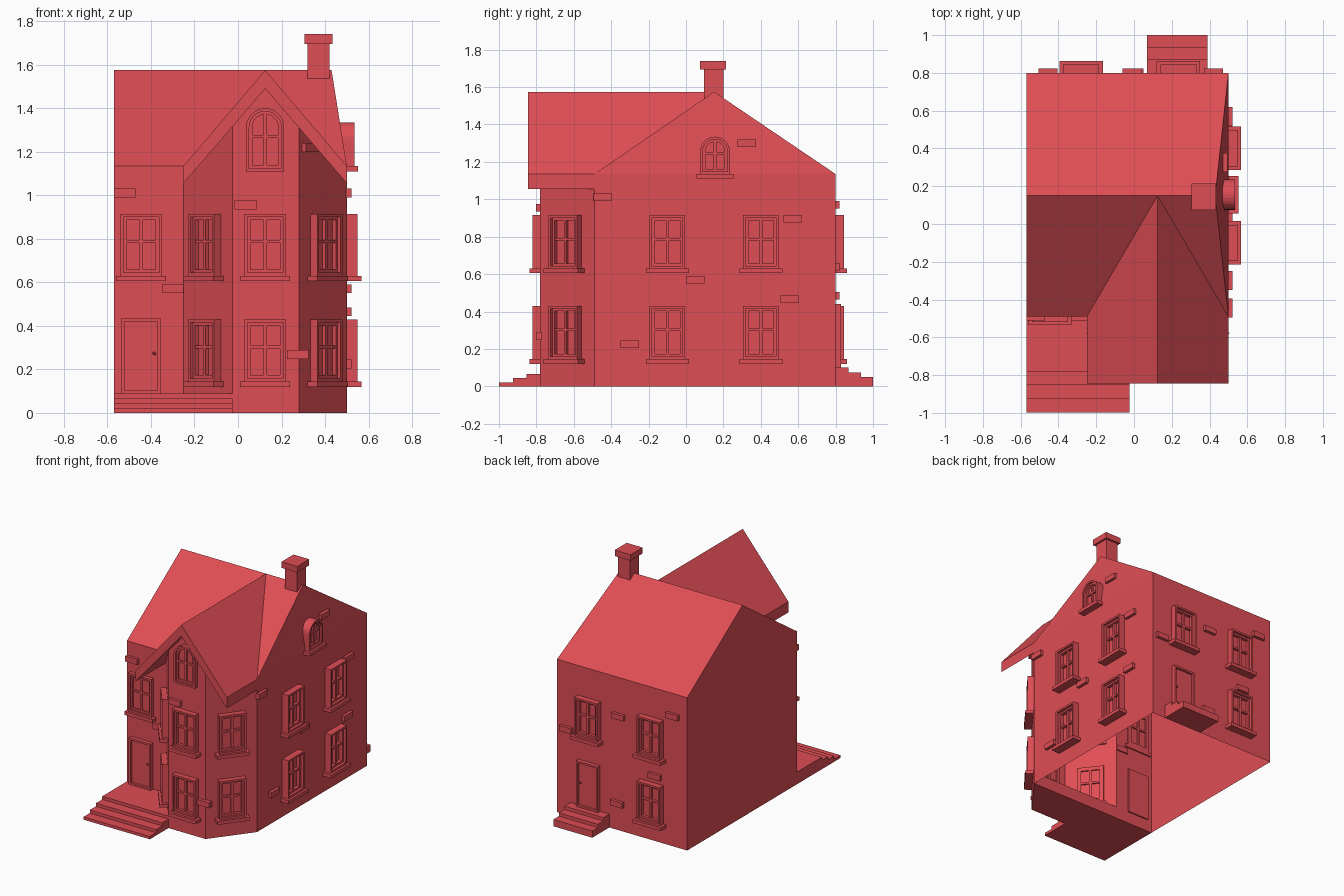
import bpy, bmesh, math
from mathutils import Matrix, Vector

if "Cube" in bpy.data.objects:
    bpy.data.objects.remove(bpy.data.objects["Cube"])

RED = (0.73, 0.075, 0.09, 1)
paint = bpy.data.materials.new("brick_red")
paint.use_nodes = True
paint.diffuse_color = RED
paint.node_tree.nodes["Principled BSDF"].inputs["Base Color"].default_value = RED


def finish(name, bm, matrix=Matrix()):
    bmesh.ops.transform(bm, matrix=matrix, verts=bm.verts)
    bmesh.ops.recalc_face_normals(bm, faces=bm.faces)
    me = bpy.data.meshes.new(name)
    bm.to_mesh(me)
    bm.free()
    me.materials.append(paint)
    ob = bpy.data.objects.new(name, me)
    bpy.context.collection.objects.link(ob)
    return ob


def add_faces(bm, points, faces):
    vs = [bm.verts.new(p) for p in points]
    for f in faces:
        bm.faces.new([vs[i] for i in f])


def add_box(bm, lo, hi):
    lo, hi = Vector(lo), Vector(hi)
    m = Matrix.Translation((lo + hi) / 2) @ Matrix.Diagonal((*(hi - lo), 1))
    bmesh.ops.create_cube(bm, size=1, matrix=m)


def box(name, lo, hi, matrix=Matrix()):
    bm = bmesh.new()
    add_box(bm, lo, hi)
    return finish(name, bm, matrix)


def wall(x, y, z, normal):
    """Local frame on a wall: x along it, y outward, z up."""
    n = Vector((*normal, 0)).normalized()
    up = Vector((0, 0, 1))
    m = Matrix((n.cross(up), n, up)).transposed().to_4x4()
    m.translation = (x, y, z)
    return m


def outline(width, low, high, arched):
    r = width / 2
    if not arched:
        return [(-r, low), (r, low), (r, high), (-r, high)]
    arc = [(r * math.cos(math.pi * i / 14), high - r + r * math.sin(math.pi * i / 14)) for i in range(15)]
    return [(-r, low), (r, low)] + arc


def add_ring(bm, width, low, high, t, back, front, arched):
    """Border of thickness t that follows an opening."""
    outer = outline(width, low, high, arched)
    inner = outline(width - 2 * t, low + t, high - t, arched)
    loops = [[bm.verts.new((u, d, w)) for u, w in pts]
             for pts, d in ((outer, back), (outer, front), (inner, front), (inner, back))]
    n = len(outer)
    for a, b in zip(loops, loops[1:] + loops[:1]):
        for i in range(n):
            j = (i + 1) % n
            bm.faces.new((a[i], a[j], b[j], b[i]))


def add_pane(bm, width, low, high, depth, arched):
    bm.faces.new([bm.verts.new((u, depth, w)) for u, w in outline(width, low, high, arched)])


def window(name, m, depth=0.045, width=0.19, height=0.285, arched=False, sill=True, back=-0.01):
    bm = bmesh.new()
    add_ring(bm, width, 0, height, 0.014, back, depth, arched)
    add_ring(bm, width - 0.028, 0.014, height - 0.014, 0.014, back, depth * 0.6, arched)
    add_pane(bm, width - 0.03, 0.015, height - 0.015, 0.004, arched)
    add_box(bm, (-0.008, back, 0.02), (0.008, depth * 0.5, height - 0.02))
    mid = height * 0.55
    add_box(bm, (0.02 - width / 2, back, mid - 0.007), (width / 2 - 0.02, depth * 0.5, mid + 0.007))
    if sill:
        add_box(bm, (-width / 2 - 0.02, back, -0.025), (width / 2 + 0.02, depth + 0.017, 0))
    finish(name, bm, m)


def door(name, m, height, knob_side):
    bm = bmesh.new()
    add_ring(bm, 0.18, 0, height, 0.014, -0.01, 0.03, False)
    add_box(bm, (-0.077, -0.01, 0.01), (0.077, 0.012, height - 0.01))
    bmesh.ops.create_icosphere(bm, subdivisions=1, radius=0.009,
                               matrix=Matrix.Translation((knob_side * 0.06, 0.02, height * 0.53)))
    finish(name, bm, m)


# Main levels and outline
L, R, F, B = -0.57, 0.50, -0.49, 0.80
EAVE, TOP, RIDGE_Y, RIDGE_R = 1.135, 1.575, 0.15, 0.43
BAY_L, BAY_R, BAY_MID, BAY_F = -0.25, 0.50, 0.125, -0.78
BAY_FL, BAY_FR, SOFFIT, SOFFIT_TOP = -0.025, 0.28, 1.055, 1.49
FRONT, BACK, SIDE = (0, -1), (0, 1), (1, 0)

# Main house shell, open underneath
bm = bmesh.new()
add_faces(bm, [(L, F, 0), (BAY_L, F, 0), (R, F, 0), (R, B, 0), (L, B, 0),
               (L, F, EAVE), (BAY_L, F, EAVE), (R, F, EAVE), (R, B, EAVE), (L, B, EAVE),
               (L, RIDGE_Y, TOP), (BAY_MID, RIDGE_Y, TOP), (RIDGE_R, RIDGE_Y, TOP)],
          [(0, 1, 6, 5), (2, 3, 8, 7), (3, 4, 9, 8), (4, 0, 5, 10, 9),
           (7, 8, 12), (5, 6, 11, 10), (7, 12, 11), (8, 9, 10, 11, 12)])
finish("house_walls_and_roof", bm)

# Bay walls running up under the gable roof
def soffit(x):
    return SOFFIT_TOP - abs(x - BAY_MID) * (SOFFIT_TOP - SOFFIT) / (BAY_R - BAY_MID)

bay = [(BAY_L, F), (BAY_FL, BAY_F), (BAY_FR, BAY_F), (BAY_R, F)]
bm = bmesh.new()
add_faces(bm, [(x, y, 0) for x, y in bay] + [(x, y, soffit(x)) for x, y in bay]
          + [(BAY_MID, BAY_F, SOFFIT_TOP)],
          [(0, 1, 5, 4), (1, 2, 6, 8, 5), (2, 3, 7, 6)])
finish("bay_walls", bm)

# Bay floor
bm = bmesh.new()
n = len(bay)
add_faces(bm, [(x, y + 0.002, z) for z in (0, 0.09) for x, y in bay],
          [(3, 2, 1, 0), (4, 5, 6, 7)] + [(i, (i + 1) % n, (i + 1) % n + n, i + n) for i in range(n)])
finish("bay_floor", bm)

# Thick gable roof over the bay, tapering back to the main ridge
section = [(BAY_L, EAVE, F), (BAY_MID, TOP, RIDGE_Y), (BAY_R, EAVE, F),
           (BAY_R, SOFFIT, F), (BAY_MID, SOFFIT_TOP, RIDGE_Y), (BAY_L, SOFFIT, F)]
bm = bmesh.new()
add_faces(bm, [(x, -0.845, z) for x, z, y in section] + [(x, y, z) for x, z, y in section],
          [(0, 1, 4, 5), (1, 2, 3, 4), (6, 7, 10, 11), (7, 8, 9, 10)]
          + [(i, (i + 1) % 6, (i + 1) % 6 + 6, i + 6) for i in range(6)])
finish("bay_roof", bm)

# Chimney
box("chimney_stack", (0.32, 0.095, 1.50), (0.42, 0.2, 1.70))
box("chimney_cap", (0.305, 0.075, 1.695), (0.435, 0.215, 1.74))

# Front porch with steps, and back steps
for i in range(4):
    box("porch_step", (L, -0.78 - 0.073 * i, 0), (BAY_FL, F, 0.09 - 0.023 * i))
for i in range(3):
    box("back_step", (0.07, B, 0), (0.39, 0.87 + 0.065 * i, 0.10 - 0.025 * i))

# Windows on both floors
LOWER, UPPER = 0.145, 0.63
for z in (LOWER, UPPER):
    for y in (-0.10, 0.40):
        window("side_window", wall(R, y, z, SIDE), 0.05)
    window("bay_front_window", wall(BAY_MID, BAY_F, z, FRONT), 0.04)
    window("bay_left_window", wall((BAY_L + BAY_FL) / 2, (F + BAY_F) / 2, z, (-0.29, -0.225)), 0.04)
    window("bay_right_window", wall((BAY_R + BAY_FR) / 2, (F + BAY_F) / 2, z, (0.29, -0.22)), 0.04)
    window("back_window", wall(-0.28, B, z, BACK))
window("back_window", wall(0.235, B, UPPER, BACK))
window("front_window", wall(-0.445, F, UPPER, FRONT), 0.028)

# Arched attic windows
window("gable_arched_window", wall(R, 0.155, EAVE, SIDE), 0.035, 0.16, 0.2, True, True, -0.04)
window("bay_arched_window", wall(BAY_MID, BAY_F, 1.11, FRONT), 0.03, 0.175, 0.29, True, False)

# Doors
door("front_door", wall(-0.445, F, 0.09, FRONT), 0.345, -1)
door("back_door", wall(0.235, B, 0.10, BACK), 0.34, 1)

# Scattered proud bricks
def bricks(name, spots, place):
    for a, z in spots:
        box(name, (-0.05, -0.01, -0.02), (0.05, 0.022, 0.02), place(a, z))

bricks("side_brick", [(-0.445, 1.01), (0.05, 0.57), (0.57, 0.895), (0.555, 0.465), (-0.30, 0.225), (0.325, 1.30)],
       lambda y, z: wall(R - max(0, z - EAVE) * 0.16, y, z, SIDE))
bricks("front_brick", [(-0.52, 1.01), (-0.30, 0.57)], lambda x, z: wall(x, F, z, FRONT))
bricks("bay_brick", [(0.035, 0.955), (0.275, 0.268)], lambda x, z: wall(x, BAY_F, z, FRONT))
bricks("bay_side_brick", [(0.325, 1.22)], lambda x, z: wall(x, -0.72, z, (0.29, -0.22)))
bricks("back_brick", [(-0.01, 0.85), (-0.455, 0.97), (0.0, 0.2), (0.42, 0.64), (-0.31, 0.485)],
       lambda x, z: wall(x, B, z, BACK))
